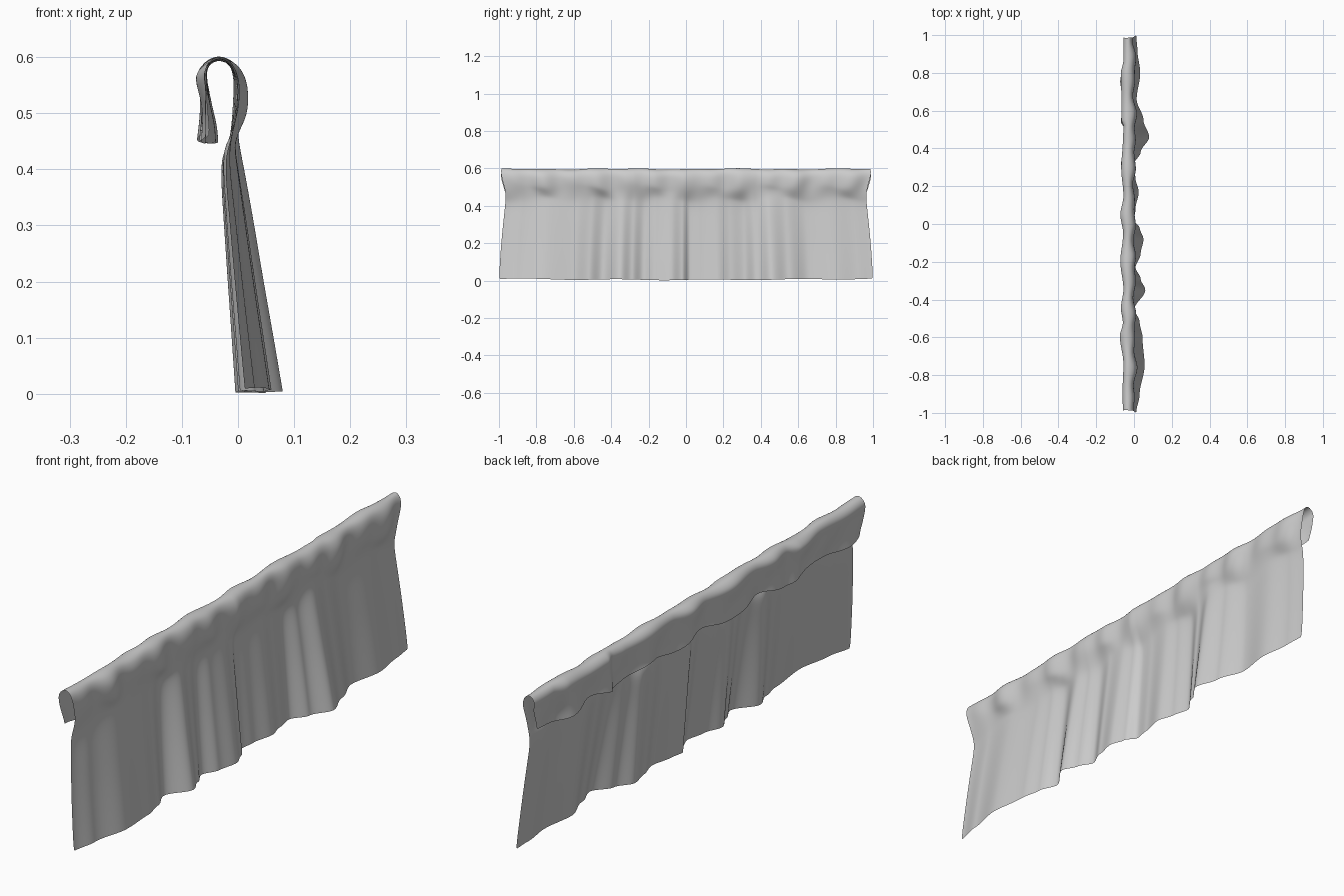
import bpy, math

# Fold depth along the hem: (y, x at hem)
HEM = [(-1, .012), (-.9, .03), (-.75, .056), (-.6, .045), (-.52, .03), (-.45, .003),
       (-.35, .06), (-.29, .035), (-.23, .008), (-.16, .035), (-.08, .05), (-.02, .03),
       (.02, .0), (.08, .008), (.17, .025), (.24, .008), (.31, -.005), (.38, .035),
       (.46, .08), (.55, .05), (.66, .014), (.8, .033), (.92, .018), (1, .012)]
# Outer edge of the rolled-over back flap: (y, x)
BACK = [(-1, -.06), (-.9, -.062), (-.75, -.056), (-.6, -.08), (-.53, -.06), (-.45, -.073),
        (-.35, -.056), (-.2, -.077), (-.05, -.058), (.05, -.077), (.15, -.056), (.3, -.071),
        (.45, -.06), (.52, -.055), (.56, -.07), (.68, -.07), (.8, -.074), (.88, -.056), (1, -.055)]
# Cross-section from hem over the rod to the back: (low x, high x, z, half width)
PROFILE = [(-.006, .080, .008, 1.0), (-.013, .062, .11, .994), (-.020, .044, .21, .987),
           (-.027, .026, .32, .976), (-.033, .008, .415, .966), (-.022, .000, .447, .964),
           (-.013, .009, .482, .966), (-.012, .022, .51, .975), (-.010, .022, .548, .985),
           (-.011, .012, .572, .988), (-.018, -.003, .590, .988), (-.034, -.028, .599, .986),
           (-.056, -.046, .594, .985), (-.077, -.058, .574, .987), (-.074, -.052, .548, .99),
           (-.071, -.045, .510, .978), (-.076, -.036, .478, .968), (-.080, -.034, .458, .965)]


def smooth(knots, y):
    """Monotone eased interpolation between knots."""
    for (a, p), (b, q) in zip(knots, knots[1:]):
        if y <= b:
            t = (y - a) / (b - a)
            return p + (q - p) * (t * t * (3 - 2 * t))
    return knots[-1][1]


N = 240
verts, faces = [], []
R = len(PROFILE)
for i in range(N + 1):
    u = -1 + 2 * i / N
    front = (smooth(HEM, u) + .006) / .086
    back = (smooth(BACK, u) + .080) / .025
    ripple = .5 + .28 * math.sin(23 * u + .6) + .22 * math.sin(41 * u + 2)
    for j, (lo, hi, z, half) in enumerate(PROFILE):
        if j < 6:
            w = front
        elif j < 11:
            w = .35 * front + .65 * ripple      # gathered heading
        else:
            w = back
            if j > 14:
                w = .6 * back + .4 * (.5 + .5 * math.sin(29 * u + 1))
        if j == 0:
            z += .006 * u * u - .004 + .0025 * math.sin(13 * u)
        elif j in (4, 5, 6, 7):
            z += .008 * math.sin(19 * u + j)    # puckers at the stitch line
        elif 9 <= j <= 13:
            z += .004 * math.sin(17 * u) * math.cos(7 * u + 1)
        elif j == R - 1:
            z += .012 * math.sin(18 * u + 2)
        verts.append((lo + (hi - lo) * w, u * half, z))
for i in range(N):
    for j in range(R - 1):
        a = i * R + j
        faces.append((a, a + R, a + R + 1, a + 1))

# Single cloth sheet: drape, gathered heading and back flap
mesh = bpy.data.meshes.new("valance_curtain")
mesh.from_pydata(verts, [], faces)
mesh.update()
curtain = bpy.data.objects.new("valance_curtain", mesh)
bpy.context.collection.objects.link(curtain)
for p in mesh.polygons:
    p.use_smooth = True
sub = curtain.modifiers.new("soft_cloth", 'SUBSURF')
sub.levels = sub.render_levels = 2
